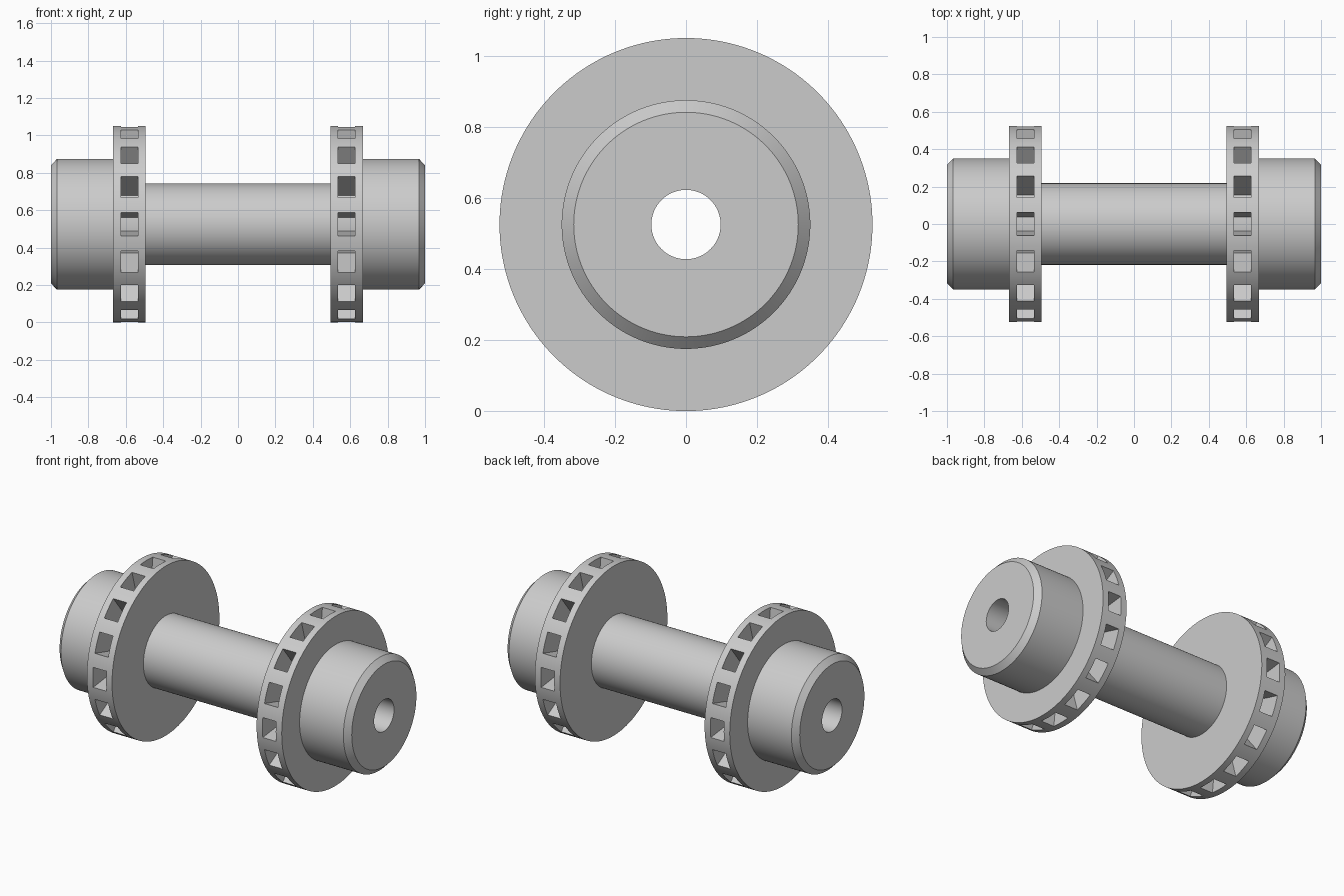
import bpy, bmesh
from math import sin, cos, pi

cube = bpy.data.objects.get("Cube")
if cube:
    bpy.data.objects.remove(cube, do_unlink=True)

SEGMENTS = 160          # ten segments per pocket pitch
PITCH = 10
RIM = 0.525
FLOOR = 0.315
BORE = 0.0975

grey = bpy.data.materials.new("plain grey")
grey.use_nodes = True
colour = (0.6, 0.6, 0.6, 1)
grey.diffuse_color = colour
grey.node_tree.nodes["Principled BSDF"].inputs["Base Color"].default_value = colour


def lathe(profile):
    """Revolve a closed (x, radius) profile round the x axis."""
    bm = bmesh.new()
    rings = []
    for i in range(SEGMENTS):
        a = 2 * pi * i / SEGMENTS
        rings.append([bm.verts.new((x, r * cos(a), r * sin(a))) for x, r in profile])
    strips = [[] for _ in profile]
    n = len(profile)
    for i in range(SEGMENTS):
        here, there = rings[i], rings[(i + 1) % SEGMENTS]
        for j in range(n):
            k = (j + 1) % n
            strips[j].append(bm.faces.new((here[j], here[k], there[k], there[j])))
    bmesh.ops.recalc_face_normals(bm, faces=bm.faces)
    return bm, strips


def finish(bm, name):
    bmesh.ops.recalc_face_normals(bm, faces=bm.faces)
    mesh = bpy.data.meshes.new(name)
    bm.to_mesh(mesh)
    bm.free()
    mesh.materials.append(grey)
    obj = bpy.data.objects.new(name, mesh)
    obj.location.z = RIM
    bpy.context.collection.objects.link(obj)
    bpy.ops.object.select_all(action="DESELECT")
    obj.select_set(True)
    bpy.context.view_layer.objects.active = obj
    bpy.ops.object.shade_smooth_by_angle(angle=pi / 9)


# Hollow axle with a chamfered hub at each end
half = [(0.65, 0.218), (0.65, 0.35), (0.967, 0.35), (1, 0.316), (1, BORE)]
axle, _ = lathe(half + [(-x, r) for x, r in reversed(half)])
finish(axle, "axle_and_hubs")

# Discs with wedge-shaped pockets sunk into the rim
for name, side in (("left_pocket_disc", 1), ("right_pocket_disc", -1)):
    profile = [(0.495, 0.2), (0.495, RIM), (0.535, RIM),
               (0.626, RIM), (0.667, RIM), (0.667, 0.2)]
    disc, strips = lathe([(side * x, r) for x, r in profile])
    pockets = [f for i, f in enumerate(strips[2]) if (i + 3) % PITCH < 6]
    sunk = bmesh.ops.extrude_face_region(disc, geom=pockets)["geom"]
    for v in sunk:
        if isinstance(v, bmesh.types.BMVert):
            v.co.y *= FLOOR / RIM
            v.co.z *= FLOOR / RIM
    bmesh.ops.delete(disc, geom=[f for f in pockets if f.is_valid], context="FACES_ONLY")
    finish(disc, name)
